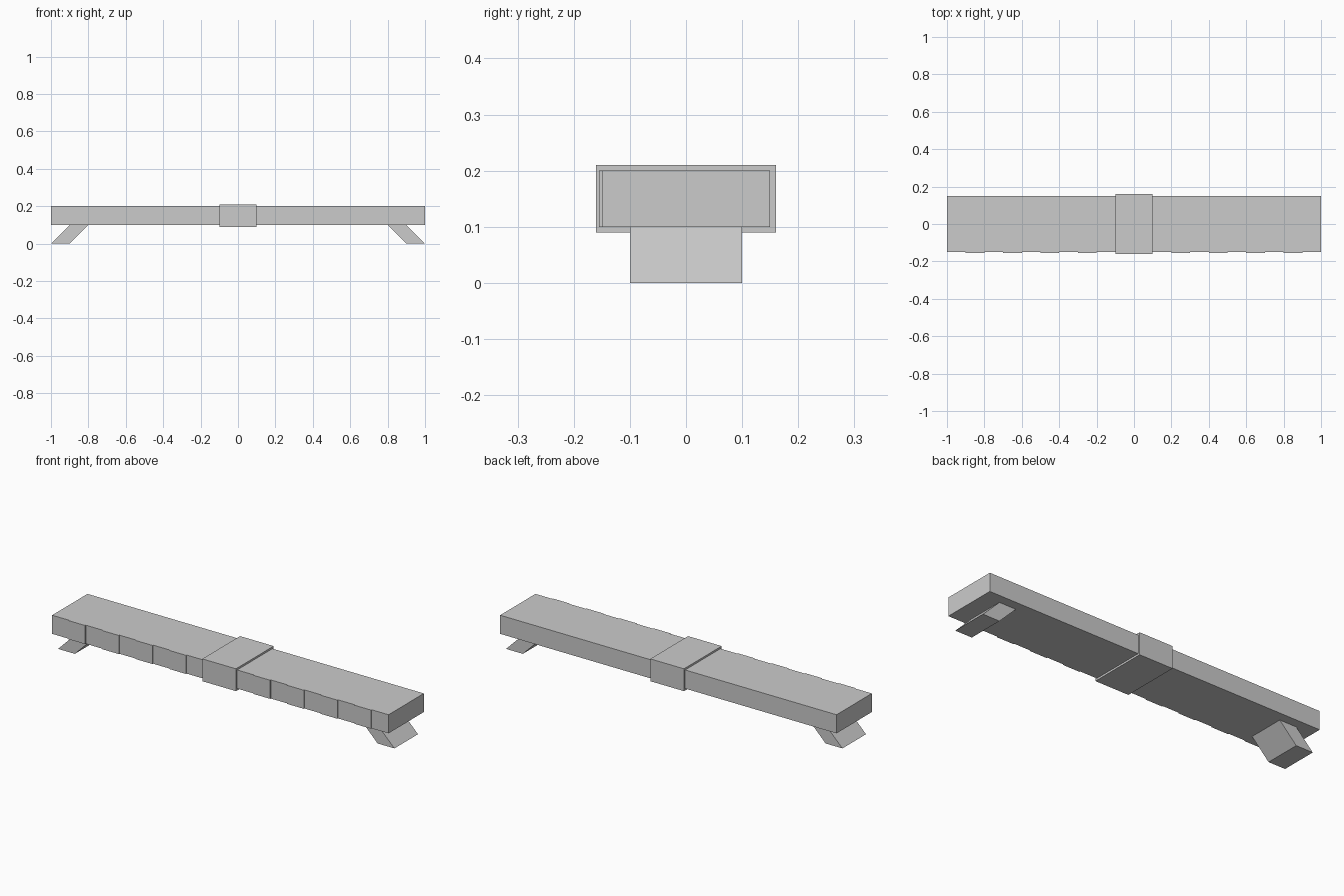
import bpy

if "Cube" in bpy.data.objects:
    bpy.data.objects.remove(bpy.data.objects["Cube"])


def prism(name, profile, y0, y1):
    """Extrude an x-z profile (counter-clockwise seen from the front) from y0 to y1."""
    n = len(profile)
    verts = [(x, y, z) for y in (y0, y1) for x, z in profile]
    faces = [tuple(range(n)), tuple(reversed(range(n, 2 * n)))]
    faces += [(i, i + n, (i + 1) % n + n, (i + 1) % n) for i in range(n)]
    mesh = bpy.data.meshes.new(name)
    mesh.from_pydata(verts, [], faces)
    obj = bpy.data.objects.new(name, mesh)
    bpy.context.collection.objects.link(obj)
    return obj


def box(name, x0, x1, y0, y1, z0, z1):
    return prism(name, [(x0, z0), (x1, z0), (x1, z1), (x0, z1)], y0, y1)


# Long plank and the band around its middle
box("plank", -1, 1, -0.15, 0.15, 0.1, 0.2)
box("centre_band", -0.1, 0.1, -0.16, 0.16, 0.09, 0.21)

for side, s in (("left", -1), ("right", 1)):
    # Splayed foot
    foot = [(0.9, 0), (1.0, 0), (0.9, 0.1), (0.8, 0.1)]
    if s < 0:
        foot = [(-x, z) for x, z in reversed(foot)]
    prism(f"{side}_foot", foot, -0.1, 0.1)

    # Thin raised panels along the front edge
    for i in range(4):
        x = s * (0.25 + 0.2 * i)
        box(f"{side}_front_panel_{i + 1}", x - 0.05, x + 0.05, -0.155, -0.15, 0.1, 0.2)
